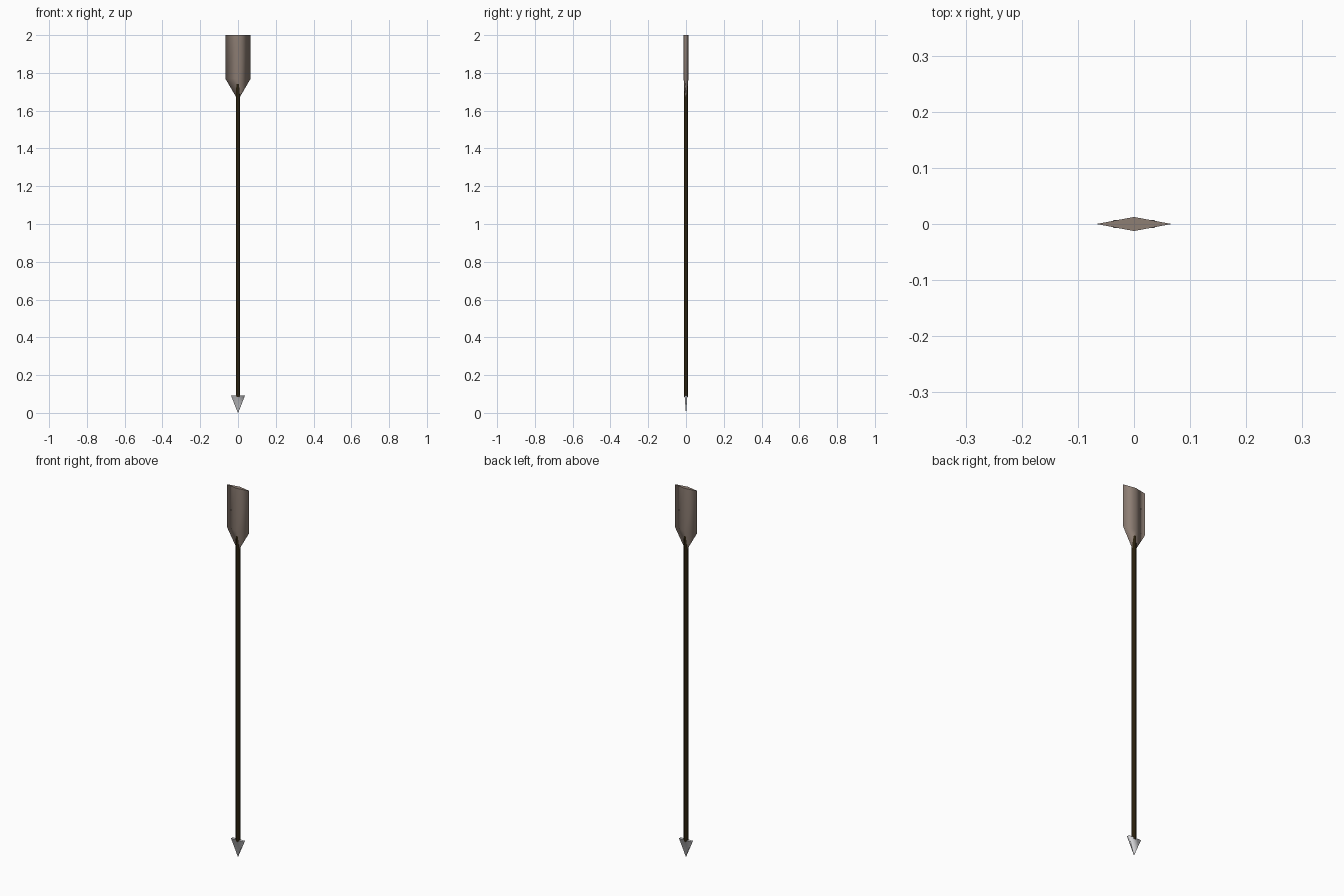
import bpy, bmesh, math

if "Cube" in bpy.data.objects:
    bpy.data.objects.remove(bpy.data.objects["Cube"])


def material(name, rgb):
    m = bpy.data.materials.new(name)
    m.diffuse_color = (*rgb, 1)
    m.use_nodes = True
    m.node_tree.nodes["Principled BSDF"].inputs["Base Color"].default_value = m.diffuse_color
    return m


def loft(name, rings, mat, smooth=True):
    """Skin a list of equal-length point rings, bottom to top, and cap the ends."""
    bm = bmesh.new()
    loops = [[bm.verts.new(p) for p in ring] for ring in rings]
    n = len(loops[0])
    for a, b in zip(loops, loops[1:]):
        for i in range(n):
            j = (i + 1) % n
            bm.faces.new((a[i], a[j], b[j], b[i]))
    bm.faces.new(loops[0][::-1])
    bm.faces.new(loops[-1])
    bmesh.ops.remove_doubles(bm, verts=bm.verts, dist=1e-5)
    bmesh.ops.recalc_face_normals(bm, faces=bm.faces)
    for f in bm.faces:
        f.smooth = smooth and abs(f.normal.z) < 0.9
    for e in bm.edges:  # keep the end caps crisp
        e.smooth = not any(abs(f.normal.z) > 0.9 for f in e.link_faces)
    me = bpy.data.meshes.new(name)
    bm.to_mesh(me)
    bm.free()
    me.materials.append(mat)
    ob = bpy.data.objects.new(name, me)
    bpy.context.collection.objects.link(ob)
    return ob


def diamond(x, y, z):
    return [(x, 0, z), (0, y, z), (-x, 0, z), (0, -y, z)]


def rectangle(x, y, z):
    return [(x, -y, z), (x, y, z), (-x, y, z), (-x, -y, z)]


def circle(r, z, n=8):
    return [(r * math.cos(math.tau * (i + .5) / n),
             r * math.sin(math.tau * (i + .5) / n), z) for i in range(n)]


feather = material("taupe feather", (0.27, 0.21, 0.175))
wood = material("dark wood", (0.022, 0.014, 0.004))
steel = material("pale steel", (0.72, 0.72, 0.74))

# Flat diamond fletching, tapering into the shaft
loft("fletching", [diamond(0.006, 0.006, 1.665), diamond(0.067, 0.0125, 1.77),
                   diamond(0.067, 0.0125, 2.0)], feather)
# Long thin shaft
loft("shaft", [circle(0.0115, 0.085), circle(0.0115, 1.74)], wood)
# Flat wedge head pointing down
loft("arrow_head", [rectangle(0.001, 0.0005, 0.0), rectangle(0.037, 0.0075, 0.092)], steel)
